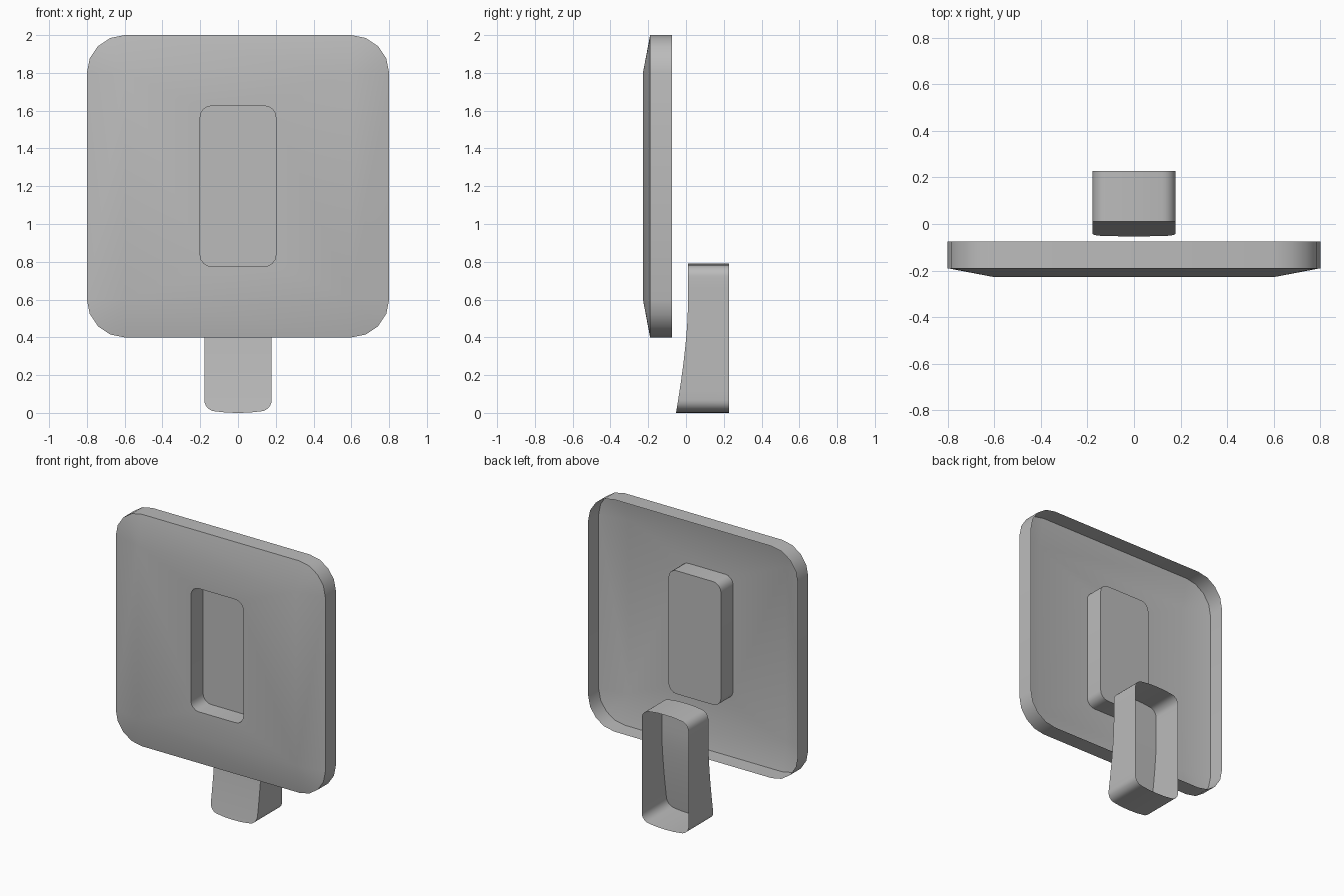
import bpy, bmesh
from math import sin, cos, pi, radians

cube = bpy.data.objects.get("Cube")
if cube:
    bpy.data.objects.remove(cube, do_unlink=True)

grey = bpy.data.materials.new("plain grey")
grey.use_nodes = True
colour = (0.5, 0.5, 0.5, 1)
grey.diffuse_color = colour
grey.node_tree.nodes["Principled BSDF"].inputs["Base Color"].default_value = colour

SIGNS = [(1, 1), (-1, 1), (-1, -1), (1, -1)]
STEPS = 4
MID_Z = 1.2


def finish(bm, name):
    """Turn the shell outward, make the object and smooth it by angle."""
    bmesh.ops.recalc_face_normals(bm, faces=bm.faces)
    bm.normal_update()
    front = min(bm.faces, key=lambda f: f.calc_center_median().y)
    if front.normal.y > 0:
        bmesh.ops.reverse_faces(bm, faces=bm.faces)
    mesh = bpy.data.meshes.new(name)
    bm.to_mesh(mesh)
    bm.free()
    mesh.materials.append(grey)
    obj = bpy.data.objects.new(name, mesh)
    bpy.context.collection.objects.link(obj)
    bpy.ops.object.select_all(action="DESELECT")
    obj.select_set(True)
    bpy.context.view_layer.objects.active = obj
    bpy.ops.object.shade_smooth_by_angle(angle=radians(30))


def rounded_loop(bm, hx, hz, r, y):
    """Rounded rectangle facing the front, as four lists of corner vertices."""
    corners = []
    for k, (sx, sz) in enumerate(SIGNS):
        arc = []
        for i in range(STEPS + 1):
            a = (k + i / STEPS) * pi / 2
            arc.append(bm.verts.new((sx * (hx - r) + r * cos(a), y,
                                     MID_Z + sz * (hz - r) + r * sin(a))))
        corners.append(arc)
    return corners


def bridge(bm, loop_a, loop_b):
    a, b = sum(loop_a, []), sum(loop_b, [])
    for i in range(len(a)):
        j = (i + 1) % len(a)
        bm.faces.new((a[i], a[j], b[j], b[i]))


def fan(bm, square, loop):
    """Join a square to a rounded loop with corner fans and side quads."""
    for k in range(4):
        for p, q in zip(loop[k], loop[k][1:]):
            bm.faces.new((square[k], p, q))
        n = (k + 1) % 4
        bm.faces.new((square[k], loop[k][-1], loop[n][0], square[n]))


# Wall plate: open-backed shell with sloping border and a pocket
bm = bmesh.new()
rim_back = rounded_loop(bm, 0.8, 0.8, 0.2, -0.075)
rim_front = rounded_loop(bm, 0.8, 0.8, 0.2, -0.19)
square = [bm.verts.new((0.6 * sx, -0.228, MID_Z + 0.6 * sz)) for sx, sz in SIGNS]
pocket_front = rounded_loop(bm, 0.2, 0.425, 0.06, -0.228)
pocket_back = rounded_loop(bm, 0.2, 0.425, 0.06, -0.095)
bridge(bm, rim_back, rim_front)
fan(bm, square, rim_front)
fan(bm, square, pocket_front)
bridge(bm, pocket_front, pocket_back)
bm.faces.new(sum(pocket_back, []))
finish(bm, "wall_plate")

# Toggle lever: open-backed rounded box with a concave front
HALF, HEIGHT, R, BOW = 0.178, 0.79, 0.06, 0.008


def front_y(z):
    return 0.01 - 0.063 * max(0, 1 - z / 0.55) ** 1.5


lower = [(0, 0), (HALF * 0.35, BOW * 0.2)]
for i in range(7):
    a = i / 6 * pi / 2
    lower.append((HALF - R + R * sin(a), BOW + R * (1 - cos(a))))
sides = [(HALF, R + BOW + (HEIGHT - 2 * (R + BOW)) * i / 12) for i in range(1, 12)]
upper = [(x, HEIGHT - z) for x, z in reversed(lower)]
half = lower + sides + upper
outline = half + [(-x, z) for x, z in reversed(half[1:-1])]

bm = bmesh.new()
front = [bm.verts.new((x, front_y(z), z)) for x, z in outline]
back = [bm.verts.new((x, 0.228, z)) for x, z in outline]
count = len(outline)
for i in range(count):
    j = (i + 1) % count
    bm.faces.new((front[i], front[j], back[j], back[i]))
# Front face as strips running across the lever
for i in range(len(half) - 1):
    strip = [front[i], front[i + 1], front[-i - 1], front[-i]]
    bm.faces.new(list(dict.fromkeys(strip)))
finish(bm, "toggle_lever")
